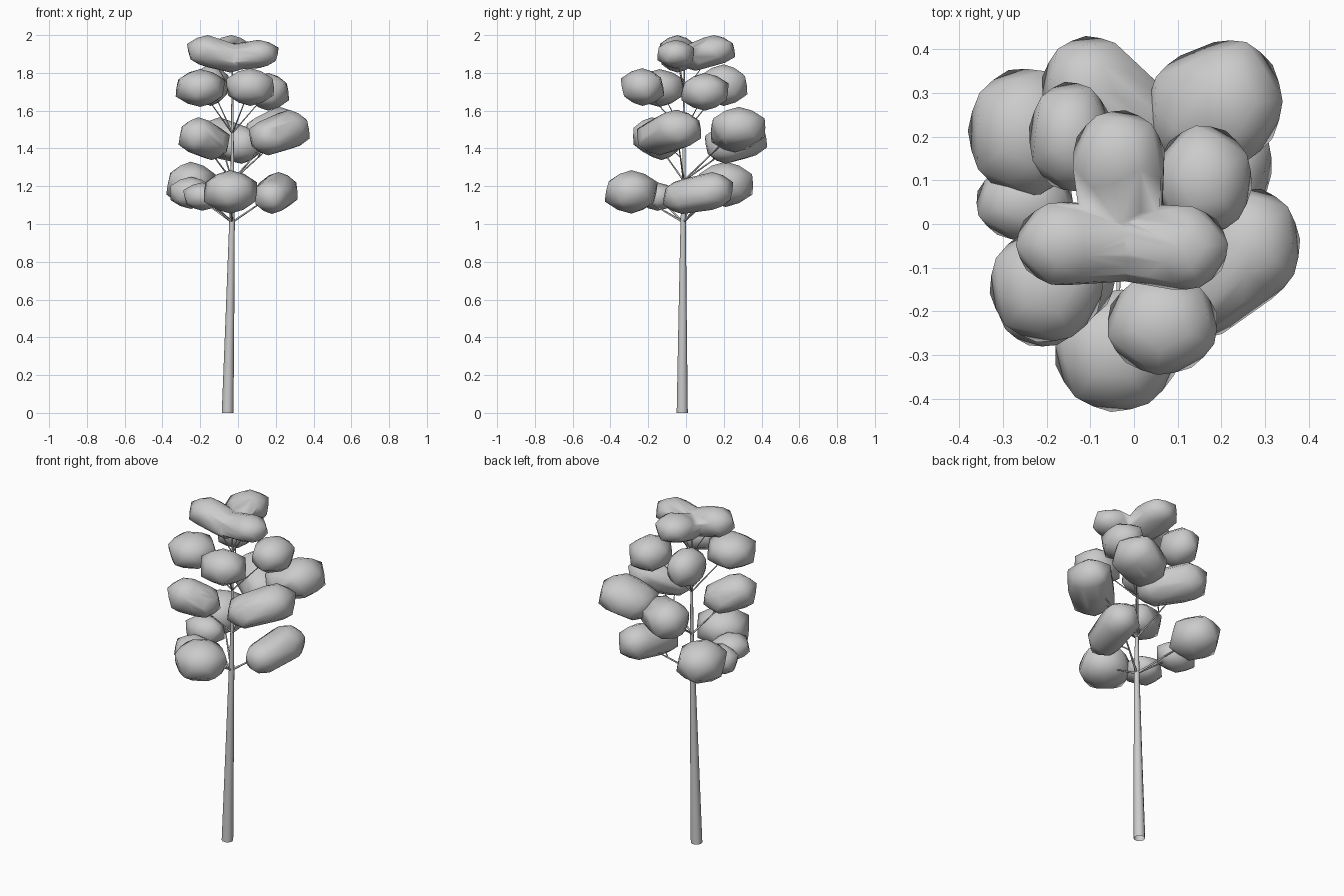
import bpy, bmesh, math, random
from mathutils import Vector

if "Cube" in bpy.data.objects:
    bpy.data.objects.remove(bpy.data.objects["Cube"])

random.seed(4)


def finish(bm, name):
    mesh = bpy.data.meshes.new(name)
    bm.to_mesh(mesh)
    bm.free()
    for p in mesh.polygons:
        p.use_smooth = True
    ob = bpy.data.objects.new(name, mesh)
    bpy.context.collection.objects.link(ob)
    return ob


def tube(bm, path, radii, sides):
    # tapered tube through a few points
    rings = []
    for i, p in enumerate(path):
        d = (path[min(i + 1, len(path) - 1)] - path[max(i - 1, 0)]).normalized()
        u = d.orthogonal().normalized() if abs(d.z) < 0.9 else Vector((1, 0, 0))
        u = (u - d * u.dot(d)).normalized()
        v = d.cross(u)
        rings.append([bm.verts.new(p + radii[i] * (math.cos(a) * u + math.sin(a) * v))
                      for a in [2 * math.pi * k / sides for k in range(sides)]])
    for a, b in zip(rings, rings[1:]):
        for k in range(sides):
            n = (k + 1) % sides
            bm.faces.new((a[k], a[n], b[n], b[k]))


def leaf_clump(name, c, r, c2=None):
    # angular low-poly blob with protruding corners; c2 stretches it into a long one
    bm = bmesh.new()
    bmesh.ops.create_icosphere(bm, subdivisions=2, radius=1)
    spin = random.uniform(0, math.tau)
    cs, sn = math.cos(spin), math.sin(spin)
    for v in bm.verts:
        corner = len(v.link_edges) == 5
        x, y, z = v.co
        h = 1.12 if corner else 0.98
        v.co = (h * (x * cs - y * sn), h * (x * sn + y * cs), z * (1.0 if corner else 0.97))
    ext = [max(abs(v.co[i]) for v in bm.verts) for i in range(3)]
    pts = [Vector([v.co[i] / ext[i] * r[i] for i in range(3)]) for v in bm.verts]
    for v, p in zip(list(bm.verts), pts):
        v.co = Vector(c) + p
    if c2:
        bm.clear()
        for p in pts:
            bm.verts.new(Vector(c) + p)
            bm.verts.new(Vector(c2) + p * 0.92)
        bmesh.ops.convex_hull(bm, input=bm.verts[:])
        bmesh.ops.delete(bm, geom=[v for v in bm.verts if not v.link_faces], context="VERTS")
        bmesh.ops.recalc_face_normals(bm, faces=bm.faces[:])
    return finish(bm, name)


# trunk, leaning slightly toward the middle
trunk_path = [Vector(p) for p in [(-0.055, -0.02, 0), (-0.043, -0.018, 0.5), (-0.032, -0.015, 1.0),
                                  (-0.03, -0.012, 1.23), (-0.03, -0.01, 1.48), (-0.03, -0.01, 1.85)]]
bm = bmesh.new()
tube(bm, trunk_path, [0.031, 0.023, 0.015, 0.010, 0.007, 0.004], 10)
finish(bm, "trunk")

# foliage tiers: branch start height, then (centre, radii, optional far centre) of each clump
tiers = [
    (1.01, [((-0.04, -0.29, 1.17), (0.14, 0.14, 0.115)),
            ((-0.19, -0.15, 1.145), (0.10, 0.10, 0.075)),
            ((-0.25, 0.21, 1.21), (0.13, 0.145, 0.12)),
            ((-0.25, 0.05, 1.165), (0.11, 0.09, 0.085)),
            ((0.215, 0.14, 1.175), (0.10, 0.11, 0.10), (0.18, -0.02, 1.145))]),
    (1.23, [((-0.21, -0.18, 1.465), (0.105, 0.10, 0.10), (-0.14, -0.13, 1.43)),
            ((0.27, -0.05, 1.50), (0.11, 0.13, 0.105), (0.16, -0.14, 1.46)),
            ((0.22, 0.28, 1.51), (0.12, 0.14, 0.11), (0.14, 0.26, 1.48)),
            ((-0.10, 0.31, 1.455), (0.11, 0.12, 0.11), (0.02, 0.21, 1.42))]),
    (1.48, [((-0.20, -0.14, 1.72), (0.13, 0.13, 0.10)),
            ((0.065, -0.23, 1.725), (0.125, 0.115, 0.10)),
            ((0.16, 0.10, 1.70), (0.11, 0.125, 0.10)),
            ((-0.145, 0.20, 1.735), (0.095, 0.125, 0.11))]),
    (1.70, [((-0.16, -0.045, 1.915), (0.11, 0.095, 0.085), (-0.04, -0.045, 1.88)),
            ((0.11, -0.055, 1.90), (0.105, 0.095, 0.075), (-0.02, -0.04, 1.885)),
            ((-0.035, 0.15, 1.92), (0.105, 0.11, 0.08), (-0.03, 0.05, 1.885))]),
]


def trunk_point(z):
    for a, b in zip(trunk_path, trunk_path[1:]):
        if a.z <= z <= b.z:
            return a.lerp(b, (z - a.z) / (b.z - a.z))


# clumps, and thin forked branches reaching into them
branches = bmesh.new()
for t, (z, clumps) in enumerate(tiers):
    start = trunk_point(z)
    parts = []
    for i, clump in enumerate(clumps):
        parts.append(leaf_clump(f"leaf_clump_{t + 1}_{i + 1}", *clump))
        tip = Vector(clump[0])
        fork = start.lerp(tip, 0.45)
        w = 0.0065 - 0.001 * t
        tube(branches, [start, fork, tip], [w, w * 0.7, w * 0.4], 5)
        if len(clump) > 2 and t < 3:
            tube(branches, [fork, Vector(clump[2])], [w * 0.6, w * 0.35], 4)
    if t == 3:
        # the crown is one joined mass
        for other in parts[1:]:
            mod = parts[0].modifiers.new("join", "BOOLEAN")
            mod.operation, mod.solver, mod.object = "UNION", "EXACT", other
        bpy.context.view_layer.update()
        joined = bpy.data.meshes.new_from_object(
            parts[0].evaluated_get(bpy.context.evaluated_depsgraph_get()))
        parts[0].modifiers.clear()
        parts[0].data = joined
        parts[0].name = "leaf_crown"
        for other in parts[1:]:
            bpy.data.objects.remove(other)
finish(branches, "branches")
